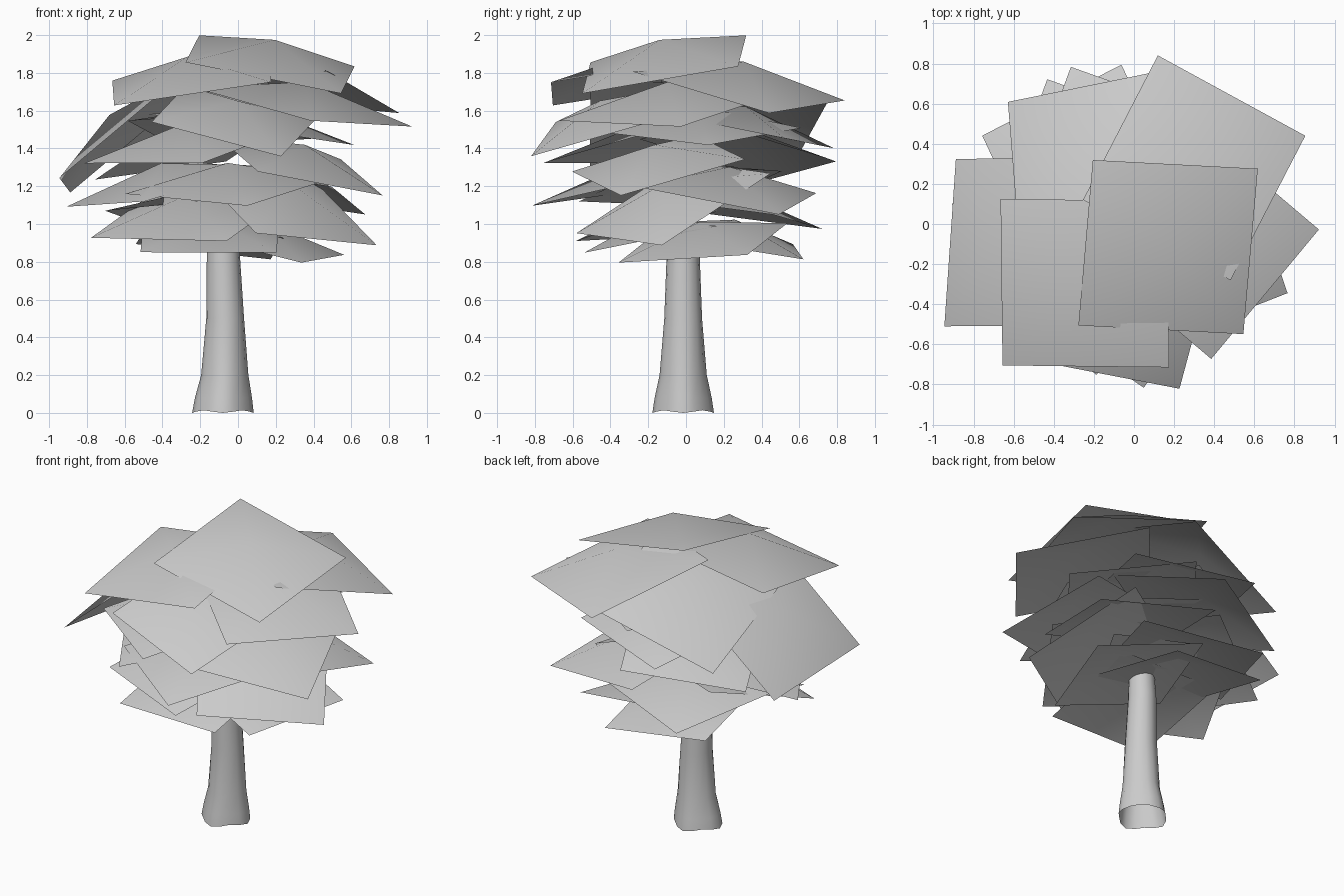
import bpy
import bmesh
import math
from mathutils import Vector, Matrix

default_cube = bpy.data.objects.get("Cube")
if default_cube:
    bpy.data.objects.remove(default_cube, do_unlink=True)


def make_material(name, colour):
    material = bpy.data.materials.new(name)
    material.use_nodes = True
    material.diffuse_color = colour
    material.node_tree.nodes["Principled BSDF"].inputs["Base Color"].default_value = colour
    return material


light_grey = make_material("light grey", (0.6, 0.6, 0.6, 1))


def finish(bm, name):
    """Turn a bmesh into a smooth shaded object."""
    mesh = bpy.data.meshes.new(name)
    for face in bm.faces:
        face.smooth = True
    bm.to_mesh(mesh)
    bm.free()
    mesh.materials.append(light_grey)
    obj = bpy.data.objects.new(name, mesh)
    bpy.context.collection.objects.link(obj)
    return obj


def leaf_sheet(name, size, x, y, z, yaw, slope_x, slope_y):
    """Square sheet with a raised middle, turned by yaw and tilted to the slopes."""
    normal = Vector((-slope_x, -slope_y, 1)).normalized()
    tilt = Vector((0, 0, 1)).rotation_difference(normal).to_matrix()
    turn = tilt @ Matrix.Rotation(math.radians(yaw), 3, "Z")
    centre = Vector((x, y, z))
    half = size / 2
    bm = bmesh.new()
    corners = [bm.verts.new(centre + turn @ Vector((u * half, v * half, 0)))
               for u, v in ((-1, -1), (1, -1), (1, 1), (-1, 1))]
    peak = bm.verts.new(centre + turn @ Vector((0, 0, size * 0.16)))
    for i in range(4):
        bm.faces.new((corners[i], corners[(i + 1) % 4], peak))
    return finish(bm, name)


# Leaf sheets by size: centre x, y, z, yaw in degrees, slope along x, slope along y
large_leaves = [
    (.17, -.115, 1.845, -4, -.19, .19),
    (-.245, -.295, 1.755, 0, .15, .16),
    (-.21, .29, 1.665, 8, .43, -.3),
    (.3, .28, 1.73, -28, -.2, -.2),
    (-.595, -.09, 1.475, -2, .84, -.15),
    (.34, -.085, 1.62, 50, -.19, .11),
]
medium_leaves = [
    (-.05, -.28, 1.2, -35, .04, .2),
    (-.38, -.03, 1.2, -58, .23, .1),
    (-.25, .275, 1.39, 26, .24, -.2),
    (-.08, .29, 1.5, -20, 0, -.2),
    (.07, .06, 1.5, -39, -.15, 0),
    (.21, .215, 1.18, -14, -.19, -.15),
    (-.27, -.21, 1.41, -37, .14, .18),
    (.23, -.065, 1.11, 34, -.39, .41),
    (-.265, -.08, 1.03, -24, .1, .28),
    (-.2, .225, 1.06, -20, .05, -.15),
]
small_leaves = [
    (-.025, -.42, 1.545, -13, -.2, .34),
    (.325, -.145, 1.31, 20, -.27, .2),
    (-.15, -.18, .92, -1, 0, .2),
    (.115, .09, .9, -18, -.21, .13),
    (-.15, .24, .91, 5, -.1, -.17),
]
for group, size, leaves in (("large", .84, large_leaves),
                            ("medium", .785, medium_leaves),
                            ("small", .72, small_leaves)):
    for number, leaf in enumerate(leaves, 1):
        leaf_sheet(f"{group}_leaf_{number}", size, *leaf)

# Trunk: open tapering tube, flaring into lobed roots at the base
SIDES = 16
trunk_rings = [  # height, radius, centre x, root lobe depth
    (0, .153, -.08, .01),
    (.08, .143, -.077, .008),
    (.2, .12, -.07, .005),
    (.5, .1, -.068, 0),
    (.85, .087, -.078, 0),
    (1.3, .065, -.065, 0),
]
bm = bmesh.new()
rings = []
for height, radius, centre_x, lobe in trunk_rings:
    ring = []
    for i in range(SIDES):
        angle = math.tau * i / SIDES
        wave = math.cos(angle * 4)
        reach = radius + lobe * wave
        lift = 0 if height else .007 - .007 * wave
        ring.append(bm.verts.new((centre_x + reach * math.cos(angle),
                                  -.015 + reach * math.sin(angle),
                                  height + lift)))
    rings.append(ring)
for lower, upper in zip(rings, rings[1:]):
    for i in range(SIDES):
        j = (i + 1) % SIDES
        bm.faces.new((lower[i], lower[j], upper[j], upper[i]))
finish(bm, "trunk")
